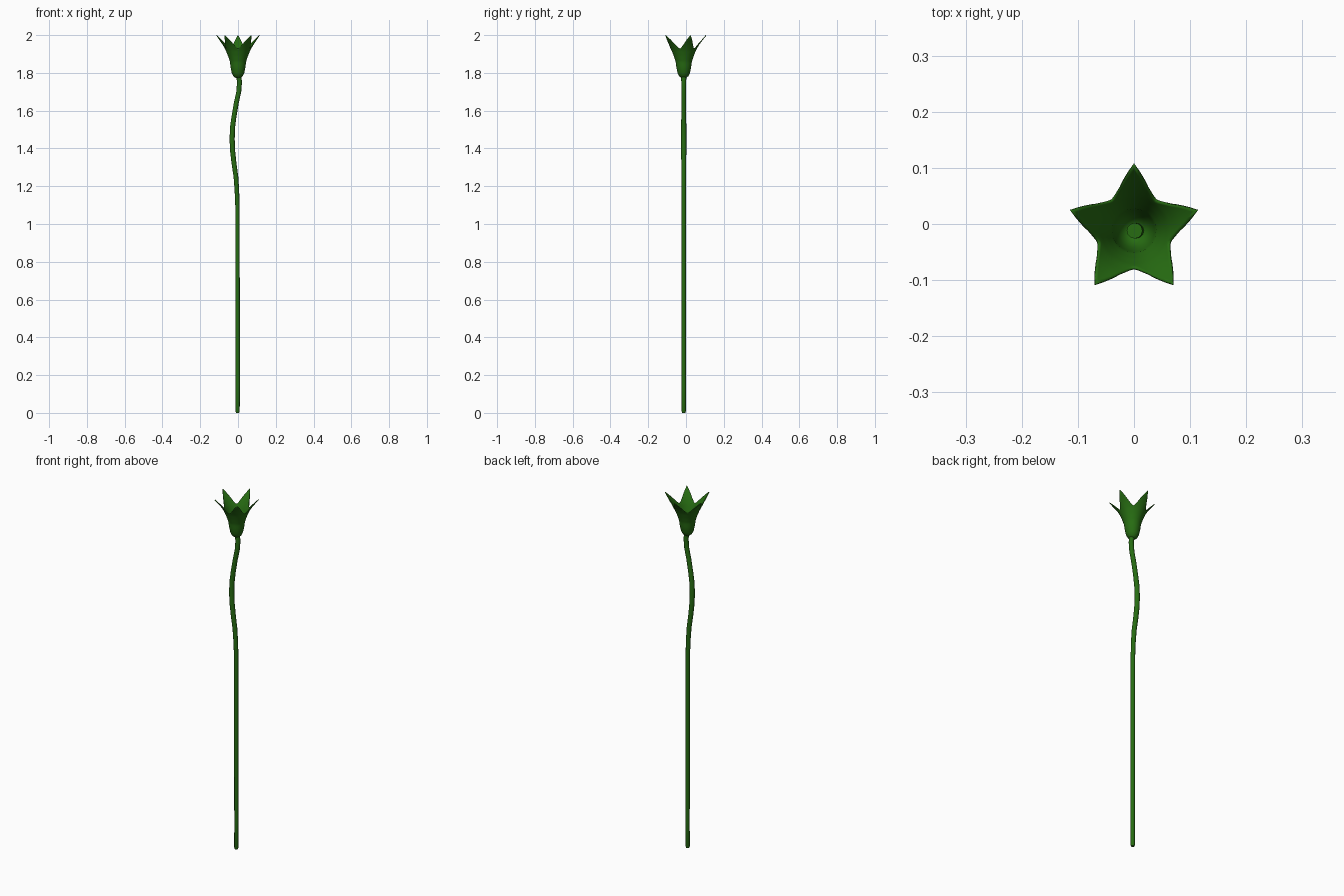
import bpy, bmesh, math

if "Cube" in bpy.data.objects:
    bpy.data.objects.remove(bpy.data.objects["Cube"])

green = bpy.data.materials.new("leaf green")
green.diffuse_color = (0.02, 0.15, 0.006, 1)
green.use_nodes = True
green.node_tree.nodes["Principled BSDF"].inputs["Base Color"].default_value = green.diffuse_color
CY = -0.012  # plant axis in y


def interp(pts, z):
    for (z0, v0), (z1, v1) in zip(pts, pts[1:]):
        if z <= z1:
            return v0 + (v1 - v0) * (z - z0) / (z1 - z0)
    return pts[-1][1]


def loft(name, rings, cap_start=True, cap_end=True):
    """Skin a list of closed rings of points."""
    bm = bmesh.new()
    vr = [[bm.verts.new(p) for p in r] for r in rings]
    n = len(vr[0])
    for a, b in zip(vr, vr[1:]):
        for i in range(n):
            j = (i + 1) % n
            bm.faces.new((a[i], a[j], b[j], b[i]))
    if cap_start:
        bm.faces.new(vr[0][::-1])
    if cap_end:
        bm.faces.new(vr[-1])
    me = bpy.data.meshes.new(name)
    bm.to_mesh(me)
    bm.free()
    me.materials.append(green)
    ob = bpy.data.objects.new(name, me)
    bpy.context.collection.objects.link(ob)
    bpy.context.view_layer.objects.active = ob
    ob.select_set(True)
    bpy.ops.object.shade_smooth_by_angle(angle=math.radians(50))
    ob.select_set(False)
    return ob


# stem: straight below, gentle bend to the left near the top (z, x, radius)
path = [(0, -0.002, .008), (.008, -0.002, .011), (.15, -0.001, .0115), (.6, -0.002, .0115),
        (1.1, -0.003, .0115), (1.18, -0.006, .012), (1.25, -0.011, .0125),
        (1.32, -0.021, .013), (1.39, -0.029, .0135), (1.45, -0.031, .0135),
        (1.51, -0.029, .0135), (1.57, -0.021, .013), (1.64, -0.009, .013),
        (1.70, 0.004, .013), (1.75, 0.008, .013), (1.775, 0.005, .0135), (1.80, 0.001, .014)]
N = 12
loft("stem", [[(x + r * math.cos(k * math.tau / N), CY + r * math.sin(k * math.tau / N), z)
               for k in range(N)] for z, x, r in path])

# calyx: flaring cup whose rim rises into five pointed sepals
profile = [(1.773, .012), (1.782, .024), (1.80, .033), (1.83, .039), (1.86, .043),
           (1.89, .053), (1.92, .065), (1.95, .082), (1.98, .105), (2.0, .122)]
COLS = 80
STEPS = 16


def rim(k):
    d = abs((k + COLS / 10) % (COLS / 5) - COLS / 10) / (COLS / 10)  # 0 at tip, 1 in valley
    return 1.927 + 0.071 * (1 - d) ** 1.6


rings = []
for z, r in profile[:4]:
    rings.append([(z, r)] * COLS)
for s in range(1, STEPS + 1):
    col = []
    for k in range(COLS):
        z = 1.83 + (rim(k) - 1.83) * s / STEPS
        col.append((z, interp(profile, z)))
    rings.append(col)
pts = [[(r * math.cos(math.pi / 2 + k * math.tau / COLS),
         CY + r * math.sin(math.pi / 2 + k * math.tau / COLS), z)
        for k, (z, r) in enumerate(ring)] for ring in rings]
calyx = loft("calyx", pts, cap_end=False)
thick = calyx.modifiers.new("thickness", 'SOLIDIFY')
thick.thickness = 0.004
thick.offset = -1
